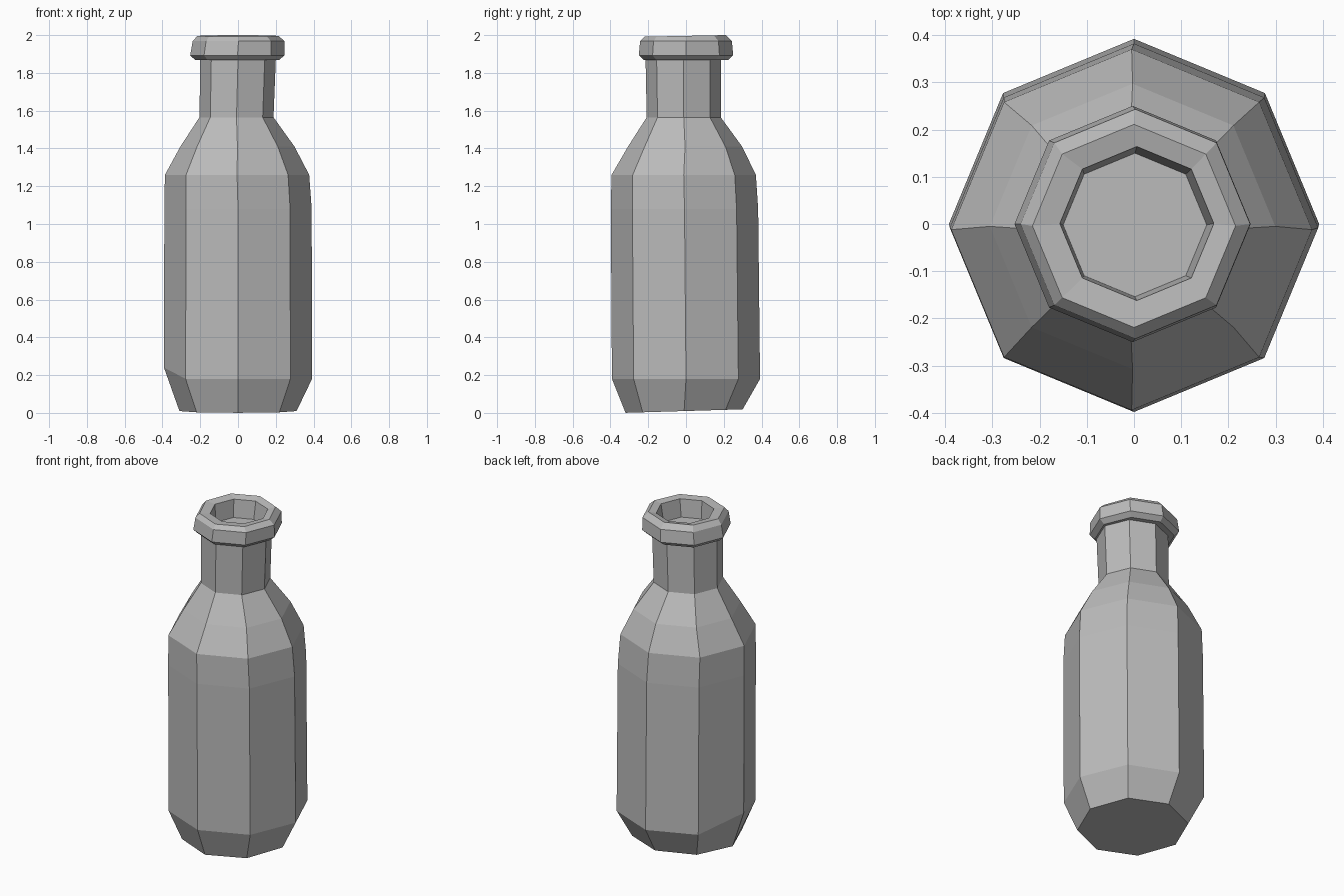
import bpy
import bmesh
from math import cos, sin, tau

SIDES = 8

cube = bpy.data.objects.get("Cube")
if cube:
    bpy.data.objects.remove(cube)

# Single grey material
grey = bpy.data.materials.new("stone grey")
grey.use_nodes = True
colour = (0.5, 0.5, 0.5, 1)
grey.diffuse_color = colour
grey.node_tree.nodes["Principled BSDF"].inputs["Base Color"].default_value = colour

# Rings from base to mouth: radius, height, centre x, centre y
rings = [
    (0.31, 0.01, 0.0, -0.01),       # base
    (0.392, 0.18, 0.0, 0.0),        # heel
    (0.39, 1.08, 0.0, -0.008),      # upper body
    (0.382, 1.26, -0.005, -0.012),  # shoulder
    (0.302, 1.41, -0.003, -0.005),
    (0.196, 1.565, -0.008, -0.012), # neck
    (0.2, 1.87, 0.0, -0.014),
    (0.222, 1.868, -0.005, 0.0),    # lip
    (0.25, 1.893, -0.003, 0.0),
    (0.243, 1.968, 0.003, 0.0),
    (0.215, 1.996, 0.0, -0.004),
    (0.163, 1.988, 0.006, 0.001),   # mouth
    (0.152, 1.88, 0.002, -0.002),
]

bm = bmesh.new()
loops = []
for radius, z, cx, cy in rings:
    loops.append([bm.verts.new((cx + radius * cos(tau * i / SIDES),
                                cy + radius * sin(tau * i / SIDES), z))
                  for i in range(SIDES)])

# Hand-carved unevenness: one raised heel corner, base dipping at the front
loops[1][SIDES // 2].co.z += 0.06
for v in loops[0]:
    v.co.z = 0.01 + 0.03 * v.co.y
    v.co.z = max(v.co.z, 0)
for v in loops[10]:
    v.co.z = min(2.0, v.co.z + 0.02 * v.co.y)

# Walls, flat base and the shallow mouth floor
for low, high in zip(loops, loops[1:]):
    for i in range(SIDES):
        j = (i + 1) % SIDES
        bm.faces.new((low[i], low[j], high[j], high[i]))
bm.faces.new(reversed(loops[0]))
bm.faces.new(loops[-1])
bmesh.ops.recalc_face_normals(bm, faces=bm.faces)

mesh = bpy.data.meshes.new("bottle")
bm.to_mesh(mesh)
bm.free()
mesh.materials.append(grey)
bottle = bpy.data.objects.new("bottle", mesh)
bpy.context.collection.objects.link(bottle)
